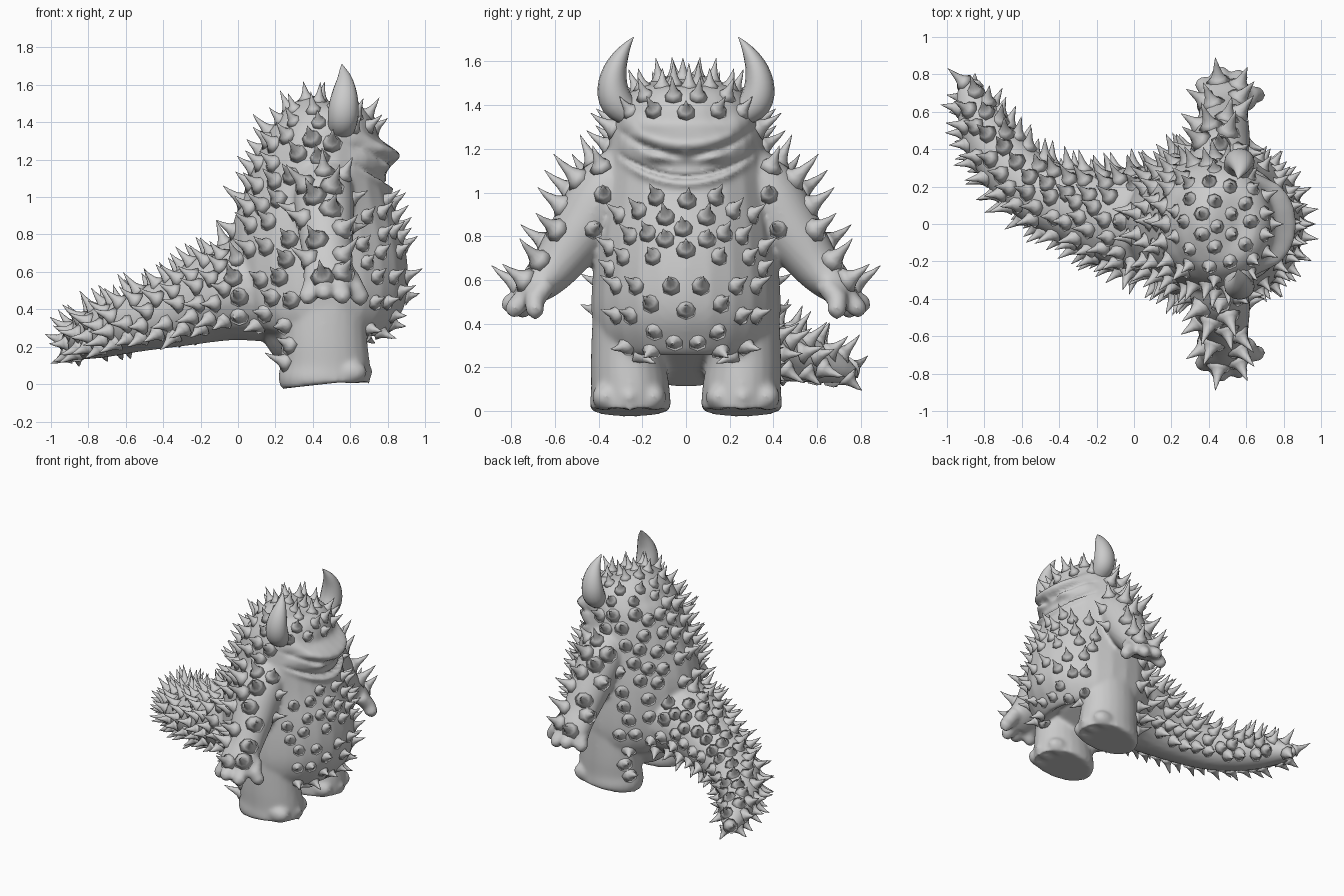
import bpy, bmesh, math, random
from mathutils import Vector, Matrix

random.seed(7)
old = bpy.data.objects.get("Cube")
if old:
    bpy.data.objects.remove(old, do_unlink=True)

grey = bpy.data.materials.new("clay_grey")
grey.use_nodes = True
grey.diffuse_color = (0.6, 0.6, 0.6, 1)
grey.node_tree.nodes["Principled BSDF"].inputs["Base Color"].default_value = (0.6, 0.6, 0.6, 1)

X, Z = Vector((1, 0, 0)), Vector((0, 0, 1))


def rounded(stations, steps=4):
    """Catmull-Rom curve through the stations."""
    pts = [Vector(s) for s in stations]
    pts = [pts[0]] + pts + [pts[-1]]
    out = []
    for a, b, c, d in zip(pts, pts[1:], pts[2:], pts[3:]):
        for i in range(steps):
            t = i / steps
            out.append(b + ((c - a) * t + (a * 2 - b * 5 + c * 4 - d) * t ** 2
                            + (b * 3 - a - c * 3 + d) * t ** 3) / 2)
    return out + [pts[-1]]


def tube(bm, stations, side, sides=24, flip=1):
    """Loft ellipses (x, y, z, radius along side, radius across) along a path."""
    pts = [Vector((s[0], s[1] * flip, s[2])) for s in stations]
    rings = []
    for i, s in enumerate(stations):
        t = (pts[min(i + 1, len(pts) - 1)] - pts[max(i - 1, 0)]).normalized()
        a = (side - t * side.dot(t)).normalized()
        b = t.cross(a)
        rings.append([bm.verts.new(pts[i] + a * s[3] * math.cos(k * math.tau / sides)
                                   + b * s[4] * math.sin(k * math.tau / sides))
                      for k in range(sides)])
    for lo, hi in zip(rings, rings[1:]):
        for k in range(sides):
            n = (k + 1) % sides
            bm.faces.new((lo[k], lo[n], hi[n], hi[k]))
    bm.faces.new(rings[0][::-1])
    bm.faces.new(rings[-1])


def ball(bm, centre, radii):
    m = Matrix.Translation(centre) @ Matrix.Diagonal((*radii, 1))
    bmesh.ops.create_uvsphere(bm, u_segments=24, v_segments=14, radius=1, matrix=m)


def finish(name, bm):
    mesh = bpy.data.meshes.new(name)
    bmesh.ops.recalc_face_normals(bm, faces=bm.faces)
    bm.to_mesh(mesh)
    bm.free()
    mesh.materials.append(grey)
    ob = bpy.data.objects.new(name, mesh)
    bpy.context.collection.objects.link(ob)
    mesh.polygons.foreach_set("use_smooth", [True] * len(mesh.polygons))
    return ob


# Trunk and head: height, back x, front x, half width
bm = bmesh.new()
trunk = [(.215, .25, .66, .2), (.24, .15, .74, .31), (.3, .06, .83, .395), (.42, -.02, .9, .43),
         (.58, -.05, .91, .43), (.8, -.04, .88, .41), (1.0, .03, .825, .385), (1.2, .11, .78, .36),
         (1.35, .18, .75, .325), (1.45, .23, .7, .265), (1.5, .31, .62, .18), (1.52, .42, .52, .05)]
tube(bm, rounded([((b + f) / 2, 0, z, (f - b) / 2, w) for z, b, f, w in trunk]), X)

# Face bulge
ball(bm, (.55, 0, 1.2), (.265, .32, .18))

# Tail sweeping back and to the side
tube(bm, rounded([(.3, 0, .5, .28, .3), (0, .02, .5, .27, .29), (-.3, .09, .4, .2, .21),
                  (-.55, .2, .33, .16, .175), (-.73, .39, .275, .135, .15), (-.83, .57, .235, .105, .115),
                  (-.88, .71, .19, .065, .07), (-.89, .79, .165, .015, .015)]), Z)

for s in (-1, 1):
    # Leg, foot and toes
    tube(bm, rounded([(.46, .255, 0, .225, .165), (.46, .255, .015, .245, .185), (.465, .255, .1, .24, .18),
                      (.46, .265, .25, .23, .17), (.46, .25, .5, .22, .17), (.46, .23, .7, .18, .14)]), X, flip=s)
    for y in (.15, .26, .37):
        ball(bm, (.63 if y == .26 else .6, y * s, .065), (.09, .06, .063))
    # Arm and palm
    tube(bm, rounded([(.46, .24, 1.12, .14, .13), (.46, .37, 1.0, .16, .15), (.47, .48, .83, .15, .14),
                      (.48, .6, .66, .13, .11), (.49, .69, .57, .14, .085), (.5, .74, .52, .12, .055)]), X, flip=s)
    # Fingers and thumb
    for x, y, z in ((.37, .75, .45), (.46, .81, .475), (.56, .79, .455), (.66, .69, .445)):
        x0 = .49 + (x - .49) * .6
        tube(bm, [(x0, .64, .58, .055, .05), ((x0 + x) / 2, y * .5 + .35, (z + .57) / 2, .055, .05),
                  (x, y, z + .01, .05, .045), (x, y + .02, z - .015, .025, .025)], X, 10, s)

body = finish("body", bm)
for kind, settings in (("REMESH", {"mode": 'VOXEL', "voxel_size": .0135, "use_smooth_shade": True}),
                       ("SMOOTH", {"factor": .5, "iterations": 9})):
    mod = body.modifiers.new(kind.title(), kind)
    for key, value in settings.items():
        setattr(mod, key, value)
evaluated = body.evaluated_get(bpy.context.evaluated_depsgraph_get())
sculpt = bpy.data.meshes.new_from_object(evaluated)
body.modifiers.clear()
body.data = sculpt


def bump(d, width):
    return math.exp(-(d / width) ** 2)


# Sculpt angry brow, eyes in their hollows, grin and lower lip
for v in sculpt.vertices:
    x, u, z = v.co.x, abs(v.co.y), v.co.z
    if x > .5 and u < .36 and .95 < z < 1.45:
        edge = min(1, max(0, (.33 - u) / .12))
        brow = z - (1.185 + 1.2 * u * u)
        grin = z - (1.07 + 1.1 * u * u)
        push = .055 * bump(brow - .04, .05) - .03 * bump(brow + .015, .018) * min(1, u / .06)
        push += .03 * bump(math.hypot((u - .13) / 2, z - 1.165), .03)
        push += .025 * bump(grin + .025, .025) - .03 * bump(grin, .012)
        v.co.x += push * edge
sculpt.update()
sculpt.polygons.foreach_set("use_smooth", [True] * len(sculpt.polygons))

# Horns curving up and inward
for s, name in ((1, "left_horn"), (-1, "right_horn")):
    bm = bmesh.new()
    tube(bm, rounded([(.55, .26, 1.36, .07, .06), (.56, .315, 1.41, .08, .075), (.565, .335, 1.48, .08, .07),
                      (.57, .325, 1.56, .066, .054), (.57, .295, 1.63, .042, .034),
                      (.56, .26, 1.685, .016, .013), (.555, .24, 1.71, .002, .002)], 3), X, 16, s)
    finish(name, bm)


def spike_style(p, n):
    """Region, length, base radius, spacing and lean of a spike, or None on bare skin."""
    side = abs(p.y)
    if p.x < -.08:
        return None if n.z < -.8 else ("tail", .105, .029, .074, Vector((-.4, .25, .1)))
    if side > .43 and p.z > .35 and .25 < p.x < .72:
        out = n.y * math.copysign(1, p.y)
        bare = p.z < .53 or out + n.z < .5 or n.x > .7
        return None if bare else ("arm", .135, .036, .112, Vector((0, 0, .1)))
    if p.z < .1 or n.z < -.7:
        return None
    if .28 < p.x < .68 and p.z < .75 and side > .05:
        return None
    if p.z < .27 and side < .3 and p.x < .6 or p.z < .24 and p.x > .3:
        return None
    if p.x > .52 and .99 < p.z < 1.37 and side < .36:
        return None
    if p.z > 1.36:
        return "head", .09, .026, .088, Vector((0, 0, .3))
    if p.x > .6:
        return "belly", .085, .027, .094, Vector((0, 0, .3))
    return "back", .11, .032, .1, Vector((-.1, 0, .3))


def add_spike(bm, p, axis, length, radius):
    bend = Z * .1 * length
    path = [p - axis * .012, p + axis * length * .12, p + axis * length * .35,
            p + axis * length * .7 + bend * .3, p + axis * length + bend]
    widths = (1.9, 1.1, .68, .34, .03)
    tube(bm, [(*c, radius * w, radius * w) for c, w in zip(path, widths)],
         axis.orthogonal().normalized(), 8)


# Scatter spikes evenly over the skin, mirrored everywhere but near the tail
meshes, placed = {}, []
for poly in random.sample(list(sculpt.polygons), min(13000, len(sculpt.polygons))):
    p, n = poly.center, poly.normal
    style = spike_style(p, n)
    if not style:
        continue
    region, length, radius, gap, lean = style
    mirrored = region != "tail" and (p.z > .75 or p.x > .15)
    if mirrored and (p.y < -.015 or .015 < p.y < gap / 2):
        continue
    if any((p - q).length_squared < gap * gap for q in placed):
        continue
    length *= random.uniform(.8, 1.12)
    axis = (n + lean).normalized()
    bm = meshes[region] if region in meshes else meshes.setdefault(region, bmesh.new())
    for s in (1, -1) if mirrored and p.y > .015 else (1,):
        flip = Vector((1, s, 1))
        placed.append(p * flip)
        add_spike(bm, p * flip, axis * flip, length, radius)

for region, bm in meshes.items():
    finish(region + "_spikes", bm)
